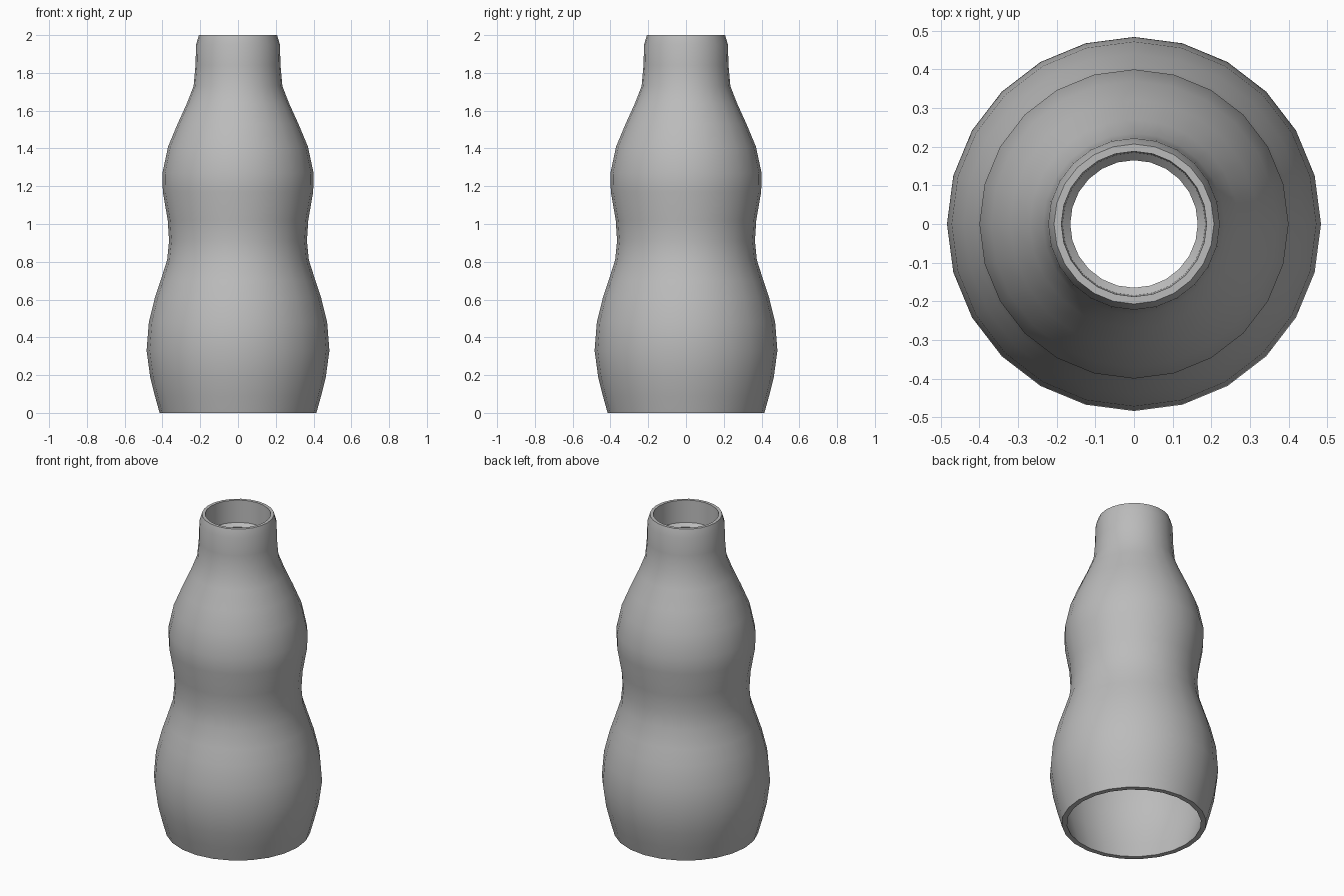
import bpy
import bmesh
from math import cos, sin, tau, radians

cube = bpy.data.objects.get("Cube")
if cube:
    bpy.data.objects.remove(cube, do_unlink=True)

SIDES = 24

# Outer wall, from the base to the lip: radius, height
outer = [(0.415, 0), (0.44, 0.09), (0.465, 0.19), (0.484, 0.33), (0.472, 0.48),
         (0.44, 0.61), (0.41, 0.7), (0.375, 0.81), (0.365, 0.91), (0.372, 1.02),
         (0.398, 1.17), (0.4, 1.27), (0.37, 1.41), (0.32, 1.53), (0.27, 1.64),
         (0.235, 1.73), (0.225, 1.84), (0.222, 1.95), (0.207, 2)]

# Inner wall, from the lip over a small ledge in the neck, then down to the base
inner = [(0.188, 2), (0.185, 1.86), (0.165, 1.84), (0.17, 1.74)]
inner += [(r - 0.03, z) for r, z in reversed(outer) if z < 1.7]


def lathe(name, profile, material):
    """Spin a closed profile around z into a ring-shaped solid."""
    bm = bmesh.new()
    rings = [[bm.verts.new((r * cos(tau * i / SIDES), r * sin(tau * i / SIDES), z))
              for i in range(SIDES)] for r, z in profile]
    for a, b in zip(rings, rings[1:] + rings[:1]):
        for i in range(SIDES):
            j = (i + 1) % SIDES
            bm.faces.new((a[i], a[j], b[j], b[i]))
    bmesh.ops.recalc_face_normals(bm, faces=bm.faces)
    mesh = bpy.data.meshes.new(name)
    bm.to_mesh(mesh)
    bm.free()
    mesh.materials.append(material)
    obj = bpy.data.objects.new(name, mesh)
    bpy.context.collection.objects.link(obj)
    bpy.ops.object.select_all(action="DESELECT")
    obj.select_set(True)
    bpy.context.view_layer.objects.active = obj
    bpy.ops.object.shade_smooth_by_angle(angle=radians(40))
    return obj


# Plain grey finish
grey = bpy.data.materials.new("grey")
grey.use_nodes = True
color = (0.5, 0.5, 0.5, 1)
grey.diffuse_color = color
grey.node_tree.nodes["Principled BSDF"].inputs["Base Color"].default_value = color

lathe("bottle_shell", outer + inner, grey)
